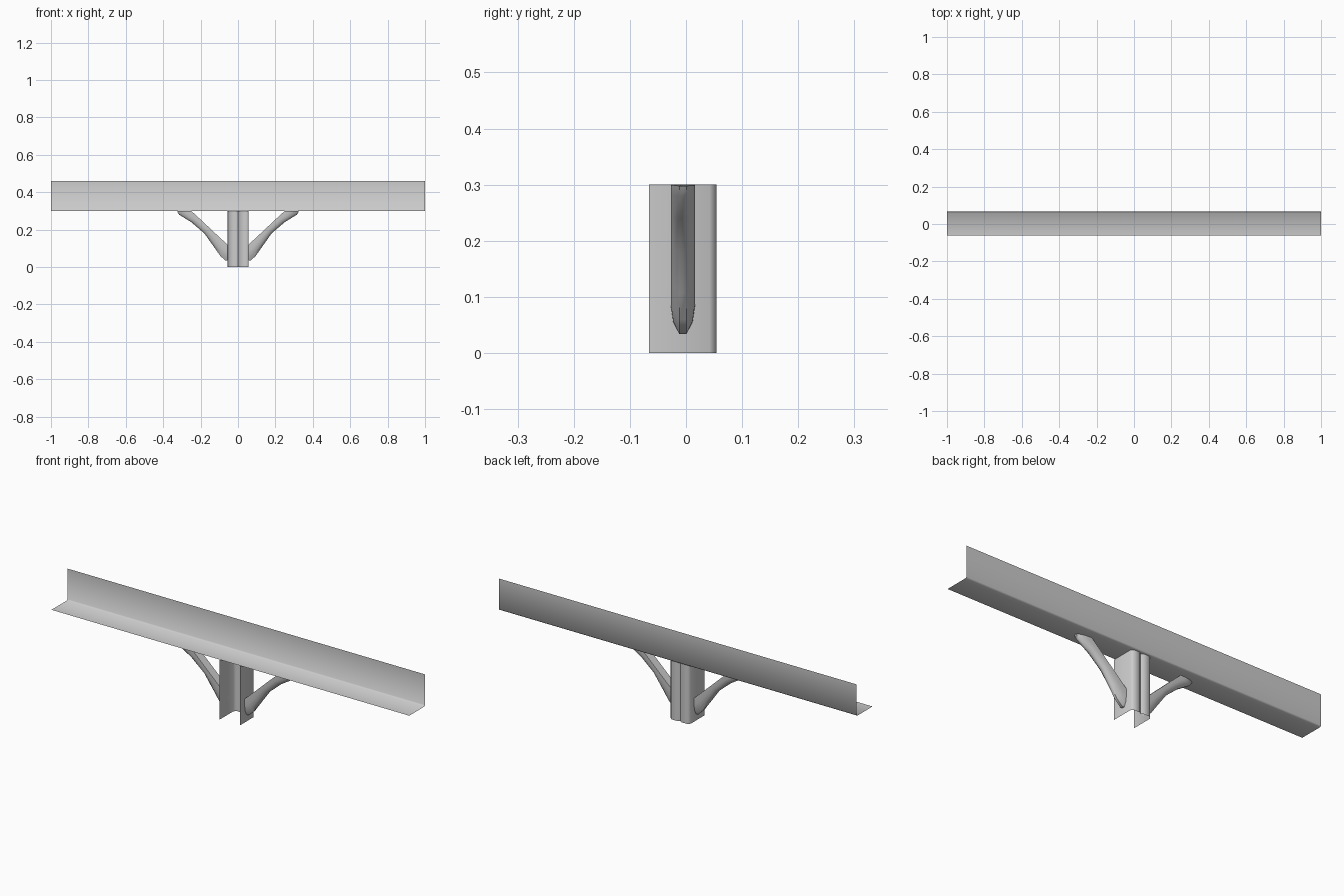
import bpy, math

if "Cube" in bpy.data.objects:
    bpy.data.objects.remove(bpy.data.objects["Cube"])


def finish(name, verts, faces, angle):
    me = bpy.data.meshes.new(name)
    me.from_pydata(verts, [], faces)
    me.update()
    ob = bpy.data.objects.new(name, me)
    bpy.context.collection.objects.link(ob)
    bpy.ops.object.select_all(action='DESELECT')
    ob.select_set(True)
    bpy.context.view_layer.objects.active = ob
    bpy.ops.object.mode_set(mode='EDIT')
    bpy.ops.mesh.select_all(action='SELECT')
    bpy.ops.mesh.normals_make_consistent(inside=False)
    bpy.ops.object.mode_set(mode='OBJECT')
    bpy.ops.object.shade_smooth_by_angle(angle=math.radians(angle))
    return ob


def sheet(name, start, end, angle):
    """Open sheet between two matching profile lines."""
    n = len(start)
    faces = [(i, i + 1, n + i + 1, n + i) for i in range(n - 1)]
    return finish(name, start + end, faces, angle)


# Angle beam: flat ledge with an upright plate at the back
beam = [(-0.061, 0.30), (0.06, 0.30), (0.066, 0.306), (0.066, 0.46)]
sheet("angle_beam", [(-1, y, z) for y, z in beam],
      [(1, y, z) for y, z in beam], 60)

# Post: folded channel open to the front, grooved along its back
half = [(0.056, -0.066), (0.056, 0.042), (0.046, 0.054),
        (0.012, 0.054), (0, 0.044)]
post = half + [(-x, y) for x, y in reversed(half[:-1])]
sheet("post", [(x, y, 0) for x, y in post],
      [(x, y, 0.30) for x, y in post], 60)

# Braces: flat on the inner side, rounded beneath, flared at both ends
upper = [(0.056, 0.119), (0.062, 0.125), (0.075, 0.137), (0.10, 0.16),
         (0.15, 0.207), (0.20, 0.254), (0.235, 0.286), (0.25, 0.30)]
lower = [(0.056, 0.034), (0.068, 0.034), (0.095, 0.06), (0.128, 0.107),
         (0.18, 0.18), (0.25, 0.24), (0.315, 0.28), (0.327, 0.298)]
section = [(0, -1), (0.4, -1), (0.75, -0.8), (1, -0.3),
           (1, 0.3), (0.75, 0.8), (0.4, 1), (0, 1)]
n, m = len(section), len(upper)
for side, label in ((1, "right"), (-1, "left")):
    verts = [(side * (u[0] + (w[0] - u[0]) * t), -0.0055 + 0.0215 * y,
              u[1] + (w[1] - u[1]) * t)
             for u, w in zip(upper, lower) for t, y in section]
    faces = [(k * n + i, k * n + (i + 1) % n,
              (k + 1) * n + (i + 1) % n, (k + 1) * n + i)
             for k in range(m - 1) for i in range(n)]
    faces += [tuple(range(n)), tuple(range((m - 1) * n, m * n))]
    finish(label + "_brace", verts, faces, 50)
